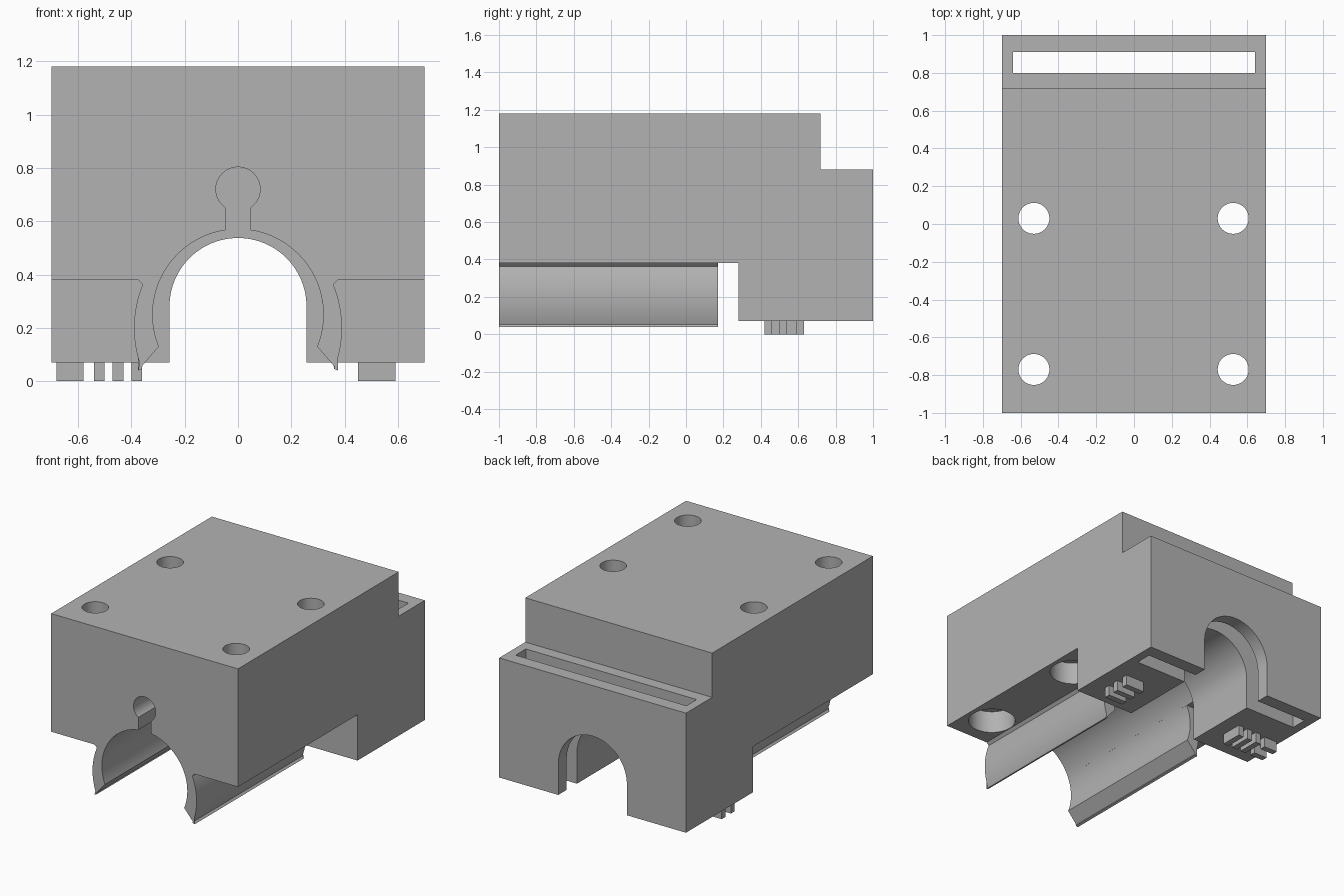
import bpy, bmesh
from math import sin, cos, pi, radians, asin

cube = bpy.data.objects.get("Cube")
if cube:
    bpy.data.objects.remove(cube, do_unlink=True)

GREY = (0.45, 0.45, 0.45, 1)
mat = bpy.data.materials.new("plain grey")
mat.use_nodes = True
mat.diffuse_color = GREY
next(n for n in mat.node_tree.nodes if n.type == 'BSDF_PRINCIPLED').inputs["Base Color"].default_value = GREY


def prism(name, profile, lo, hi, axis):
    """Extrude a 2D profile from lo to hi along the given axis."""
    place = {'x': lambda p, t: (t, p[0], p[1]),
             'y': lambda p, t: (p[0], t, p[1]),
             'z': lambda p, t: (p[0], p[1], t)}[axis]
    bm = bmesh.new()
    a = [bm.verts.new(place(p, lo)) for p in profile]
    b = [bm.verts.new(place(p, hi)) for p in profile]
    bm.faces.new(a)
    bm.faces.new(b)
    for i in range(len(a)):
        j = (i + 1) % len(a)
        bm.faces.new((a[i], a[j], b[j], b[i]))
    bmesh.ops.recalc_face_normals(bm, faces=bm.faces)
    mesh = bpy.data.meshes.new(name)
    bm.to_mesh(mesh)
    bm.free()
    mesh.materials.append(mat)
    ob = bpy.data.objects.new(name, mesh)
    bpy.context.collection.objects.link(ob)
    return ob


def arc(cx, cy, r, start, end, n):
    return [(cx + r * cos(start + (end - start) * i / n),
             cy + r * sin(start + (end - start) * i / n)) for i in range(n + 1)]


def circle(cx, cy, r, n=64):
    return arc(cx, cy, r, 0, 2 * pi, n)[:-1]


def rect(x0, x1, y0, y1):
    return [(x0, y0), (x1, y0), (x1, y1), (x0, y1)]


def activate(ob):
    bpy.ops.object.select_all(action='DESELECT')
    ob.select_set(True)
    bpy.context.view_layer.objects.active = ob


def cut(ob, cutter):
    cutter.hide_render = True
    mod = ob.modifiers.new("cut", 'BOOLEAN')
    mod.operation = 'DIFFERENCE'
    mod.solver = 'EXACT'
    mod.object = cutter
    activate(ob)
    bpy.ops.object.modifier_apply(modifier=mod.name)
    bpy.data.objects.remove(cutter, do_unlink=True)


# Stepped housing block
UNDER, FOOT, TOP = 0.38, 0.07, 1.18
body = prism("housing", [(-1, UNDER), (0.28, UNDER), (0.28, FOOT), (1, FOOT),
                         (1, 0.88), (0.72, 0.88), (0.72, TOP), (-1, TOP)], -0.7, 0.7, 'x')

# Bearing bore and the keyhole relief above it
BORE, BORE_Z = 0.32, 0.25
cut(body, prism("bore_cutter", circle(0, BORE_Z, BORE, 96), -1.1, 0.28, 'y'))
half = asin(0.047 / 0.083)
key = arc(0, 0.72, 0.083, -pi / 2 + half, 1.5 * pi - half, 40)
cut(body, prism("keyhole_cutter", key + [(-0.047, 0.5), (0.047, 0.5)], -1.1, 0.28, 'y'))

# Arched opening through the rear plate
arch = arc(0, 0.28, 0.257, 0, pi, 48) + [(-0.257, -0.1), (0.257, -0.1)]
cut(body, prism("arch_cutter", arch, 0.2, 1.1, 'y'))

# Vertical slot in the rear plate
cut(body, prism("slot_cutter", rect(-0.64, 0.64, 0.8, 0.91), -0.1, 1, 'z'))

# Screw holes, counterbored from below
for x in (-0.53, 0.525):
    for y in (-0.77, 0.03):
        cut(body, prism("hole_cutter", circle(x, y, 0.082, 48), 0.2, 1.3, 'z'))
        cut(body, prism("counterbore_cutter", circle(x, y, 0.147, 48), 0.2, 0.53, 'z'))

# Curved snap clips hugging the bearing
inner = arc(0, BORE_Z, BORE, asin((UNDER - BORE_Z) / BORE), asin(-0.12 / BORE), 24)
bulge = radians(24)
outer = arc(-0.03, 0.2, 0.42, -bulge, bulge * 1.05, 20)
outer[-1] = (0.375, UNDER)
outer[0] = (0.375, 0.04)
parts = [body]
for side, s in (("left", 1), ("right", -1)):
    parts.append(prism(side + "_clip", [(s * x, z) for x, z in inner + outer], -1, 0.17, 'y'))

# Small raised ribs under the rear plate
for i, (x0, x1, y0, y1) in enumerate([
        (0.45, 0.59, 0.42, 0.46), (0.45, 0.59, 0.5, 0.54), (0.45, 0.59, 0.59, 0.63),
        (-0.68, -0.58, 0.45, 0.49), (-0.68, -0.58, 0.55, 0.59),
        (-0.54, -0.5, 0.45, 0.6), (-0.47, -0.43, 0.45, 0.6), (-0.4, -0.36, 0.45, 0.6)]):
    parts.append(prism(f"foot_rib_{i + 1}", rect(x0, x1, y0, y1), 0, FOOT, 'z'))

for ob in parts:
    activate(ob)
    bpy.ops.object.shade_smooth_by_angle(angle=radians(30))
